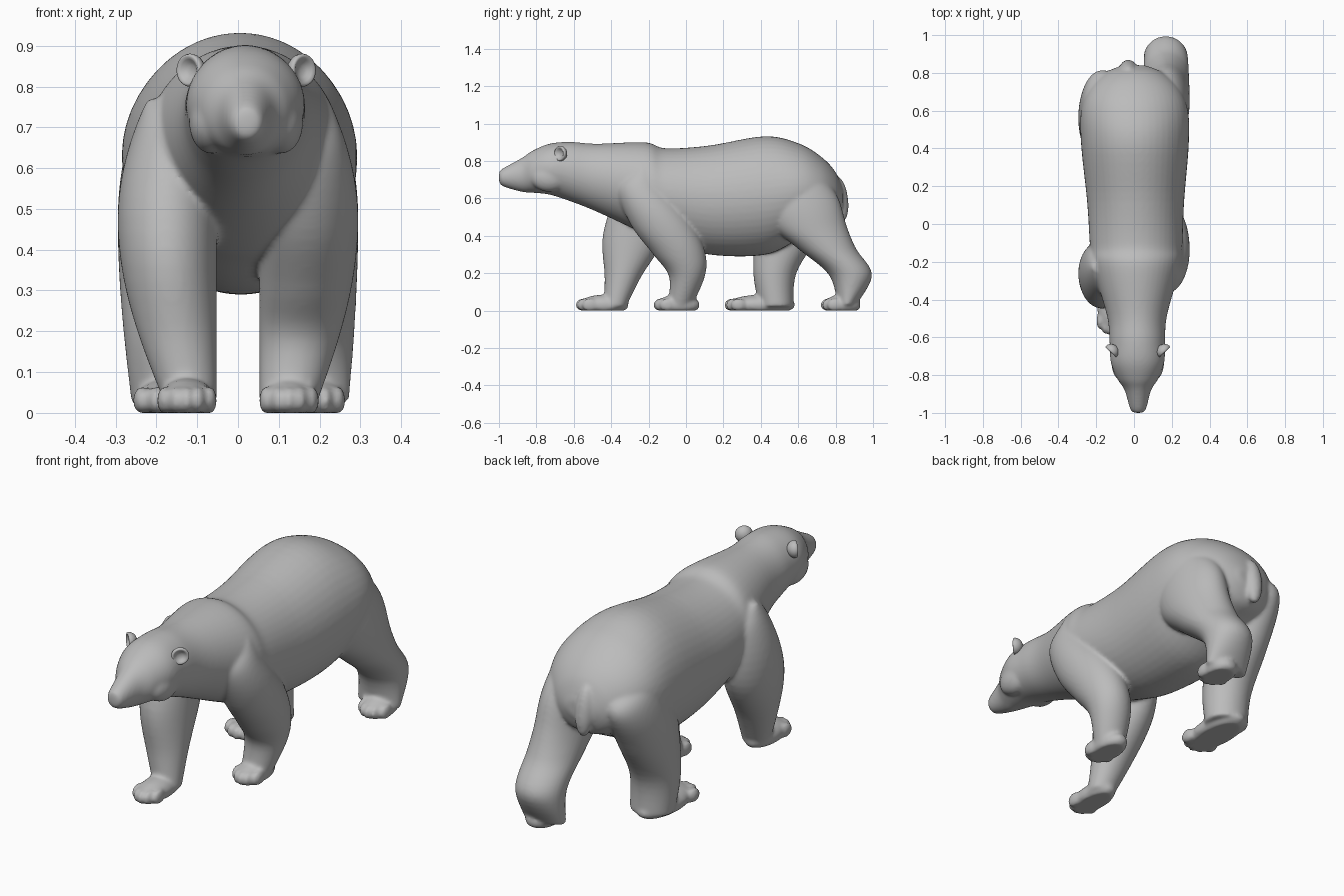
import bpy, bmesh, math
from mathutils import Matrix

cube = bpy.data.objects.get("Cube")
if cube:
    bpy.data.objects.remove(cube)

fur = bpy.data.materials.new("fur_grey")
fur.use_nodes = True
fur.diffuse_color = (0.5, 0.5, 0.5, 1)
fur.node_tree.nodes["Principled BSDF"].inputs["Base Color"].default_value = fur.diffuse_color


def blend(a, b, c, d, t):
    """Catmull-Rom interpolation between stations b and c."""
    return [q + t / 2 * (r - p + t * (2 * p - 5 * q + 4 * r - s + t * (3 * (q - r) + s - p)))
            for p, q, r, s in zip(a, b, c, d)]


def refine(rows, steps=6):
    last = len(rows) - 1
    out = [blend(rows[max(i - 1, 0)], rows[i], rows[i + 1], rows[min(i + 2, last)], k / steps)
           for i in range(last) for k in range(steps)]
    return out + [rows[-1]]


def loft(bm, rows, ring_point, sides=48):
    """Skin a closed ring through each refined station and cap both ends."""
    rings = []
    for row in refine(rows):
        angles = [math.tau * k / sides for k in range(sides)]
        rings.append([bm.verts.new(ring_point(row, math.cos(a), math.sin(a))) for a in angles])
    for a, b in zip(rings, rings[1:]):
        for k in range(sides):
            n = (k + 1) % sides
            bm.faces.new((a[k], a[n], b[n], b[k]))
    bm.faces.new(rings[0][::-1])
    bm.faces.new(rings[-1])


def midline(y):
    """The body curves slightly towards the left at the head."""
    return 0.01 - 0.012 * y


def trunk_point(row, c, s):
    y, half, bottom, top = row
    return midline(y) + half * c, y, (bottom + top + s * (top - bottom)) / 2


def leg_point(side, ankle, top):
    """Legs swell from the ankle to mid height, then taper into the trunk."""
    def point(row, c, s):
        z, front, back = row
        base = ankle if z < 0.475 else top
        outer = base + (0.295 - base) * math.sin(math.pi * z / 0.95)
        inner = 0.052
        x = (inner + outer + c * (outer - inner)) / 2
        return side * x, (front + back + s * (back - front)) / 2, z
    return point


def blob(bm, centre, radii, tilt=0):
    """Ellipsoid, flattened where it meets the ground."""
    m = Matrix.Translation(centre) @ Matrix.Rotation(tilt, 4, "X") @ Matrix.Diagonal((*radii, 1))
    ball = bmesh.ops.create_uvsphere(bm, u_segments=24, v_segments=16, radius=1, matrix=m)
    for v in ball["verts"]:
        v.co.z = max(v.co.z, 0)


def paw(bm, x, toe, heel, width):
    """Flat-soled foot with a fan of five toes."""
    blob(bm, (x, (toe + heel) / 2 + 0.015, 0.03), (width, (heel - toe) / 2, 0.055))
    for i in range(-2, 3):
        blob(bm, (x + i * width * 0.4, toe + 0.04 + 0.009 * i * i, 0.03),
             (width / 4, 0.042, 0.036))


def finish(bm, name):
    bmesh.ops.recalc_face_normals(bm, faces=bm.faces)
    mesh = bpy.data.meshes.new(name)
    bm.to_mesh(mesh)
    bm.free()
    mesh.materials.append(fur)
    mesh.shade_smooth()
    obj = bpy.data.objects.new(name, mesh)
    bpy.context.scene.collection.objects.link(obj)
    return obj


bm = bmesh.new()

# Trunk, neck and head: y, half width, underside, topline
trunk = [
    (-1, 0.02, 0.69, 0.74),
    (-0.98, 0.042, 0.665, 0.76),
    (-0.88, 0.07, 0.635, 0.815),
    (-0.82, 0.108, 0.63, 0.855),
    (-0.73, 0.142, 0.62, 0.892),
    (-0.62, 0.147, 0.585, 0.902),
    (-0.48, 0.16, 0.53, 0.892),
    (-0.22, 0.235, 0.41, 0.9),
    (-0.11, 0.245, 0.37, 0.868),
    (0.12, 0.257, 0.3, 0.882),
    (0.42, 0.285, 0.298, 0.932),
    (0.6, 0.283, 0.38, 0.895),
    (0.72, 0.237, 0.44, 0.825),
    (0.8, 0.155, 0.48, 0.74),
    (0.84, 0.06, 0.56, 0.64),
]
loft(bm, trunk, trunk_point)

# Legs: height, front edge, back edge, with shared shoulder and hip tops
shoulder = [(0.64, -0.37, -0.09), (0.73, -0.32, -0.14), (0.77, -0.26, -0.2)]
hip = [(0.6, 0.4, 0.815), (0.7, 0.44, 0.74), (0.77, 0.52, 0.62)]
front_left = [(0.02, -0.1, 0.03), (0.18, -0.09, 0.1), (0.3, -0.175, 0.105), (0.45, -0.29, 0.045)]
front_right = [(0.02, -0.44, -0.32), (0.18, -0.435, -0.24), (0.4, -0.445, -0.11)]
hind_left = [(0.03, 0.81, 0.91), (0.19, 0.765, 0.995), (0.33, 0.6, 0.91), (0.45, 0.46, 0.86)]
hind_right = [(0.02, 0.39, 0.575), (0.2, 0.36, 0.59), (0.4, 0.37, 0.71)]
loft(bm, front_left + shoulder, leg_point(1, 0.185, 0.13))
loft(bm, front_right + shoulder, leg_point(-1, 0.17, 0.13))
loft(bm, hind_left + hip, leg_point(1, 0.27, 0.17))
loft(bm, hind_right + hip, leg_point(-1, 0.258, 0.17))

paw(bm, 0.125, -0.175, 0.06, 0.07)
paw(bm, -0.125, -0.59, -0.32, 0.07)
paw(bm, 0.185, 0.72, 0.92, 0.075)
paw(bm, -0.165, 0.205, 0.57, 0.088)

# Tail hanging off the rump
blob(bm, (-0.03, 0.825, 0.595), (0.045, 0.042, 0.12), 0.12)

# Cheeks and nose
for side in (-1, 1):
    blob(bm, (0.02 + side * 0.085, -0.73, 0.71), (0.055, 0.1, 0.075))
blob(bm, (0.02, -0.97, 0.73), (0.033, 0.03, 0.028))

# Fuse the parts into one soft skin
bear = finish(bm, "bear_body")
remesh = bear.modifiers.new("fuse_parts", "REMESH")
remesh.mode = "VOXEL"
remesh.voxel_size = 0.0085
remesh.use_smooth_shade = True
soften = bear.modifiers.new("soften", "SMOOTH")
soften.iterations = 10

# Ears: thick cupped discs with a hollow facing forward and outward
ear_profile = [(0, 0.012), (0.02, 0.008), (0.034, -0.01), (0.044, 0), (0.036, 0.026), (0, 0.045)]
for side, name in ((1, "left_ear"), (-1, "right_ear")):
    bm = bmesh.new()
    points = [bm.verts.new((r, depth, 0)) for r, depth in ear_profile]
    edges = [bm.edges.new(pair) for pair in zip(points, points[1:])]
    bmesh.ops.spin(bm, geom=points + edges, cent=(0, 0, 0), axis=(0, 1, 0),
                   angle=math.tau, steps=24)
    bmesh.ops.remove_doubles(bm, verts=bm.verts, dist=0.0005)
    bm.transform(Matrix.Translation((0.02 + side * 0.14, -0.675, 0.84))
                 @ Matrix.Rotation(side * 0.75, 4, "Z"))
    finish(bm, name).modifiers.new("round", "SUBSURF").levels = 1
